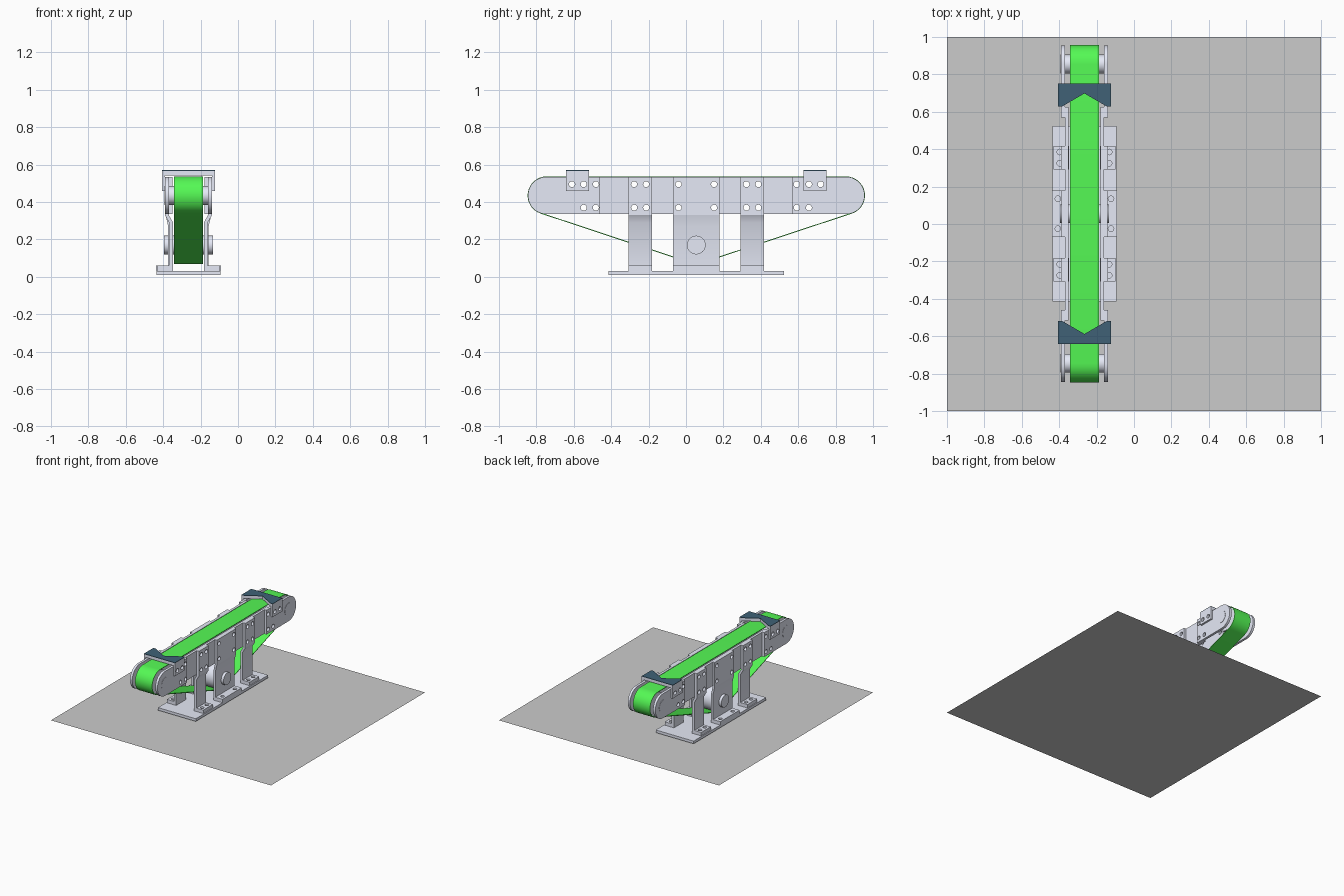
import bpy
from math import sin, cos, pi, atan2, radians
from mathutils import Matrix, Vector

if "Cube" in bpy.data.objects:
    bpy.data.objects.remove(bpy.data.objects["Cube"])

CX, CY = -0.265, 0.055          # conveyor centre on the floor sheet


def material(name, rgb):
    m = bpy.data.materials.new(name)
    m.diffuse_color = (*rgb, 1)
    m.use_nodes = True
    m.node_tree.nodes["Principled BSDF"].inputs["Base Color"].default_value = m.diffuse_color
    return m


METAL = material("painted_metal", (0.79, 0.82, 0.93))
GREEN = material("green_belt", (0.09, 0.95, 0.09))
NAVY = material("navy", (0.05, 0.12, 0.18))

# Profile plane to model space, by extrusion axis
AXES = {
    "x": Matrix(((0, 0, 1), (1, 0, 0), (0, 1, 0))),    # profile is (y, z)
    "y": Matrix(((1, 0, 0), (0, 0, -1), (0, 1, 0))),   # profile is (x, z)
    "z": Matrix.Identity(3),                           # profile is (x, y)
}


def plate(name, axis, outline, lo, hi, holes=(), mat=METAL):
    """Extrude a 2D outline with holes from lo to hi along an axis."""
    cu = bpy.data.curves.new(name, "CURVE")
    cu.dimensions, cu.fill_mode, cu.extrude = "2D", "BOTH", abs(hi - lo) / 2
    for loop in (outline, *holes):
        s = cu.splines.new("POLY")
        s.points.add(len(loop) - 1)
        for p, (u, v) in zip(s.points, loop):
            p.co = (u, v, 0, 1)
        s.use_cyclic_u = True
    tmp = bpy.data.objects.new(name + "_curve", cu)
    bpy.context.collection.objects.link(tmp)
    dg = bpy.context.evaluated_depsgraph_get()
    me = bpy.data.meshes.new_from_object(tmp.evaluated_get(dg))
    bpy.data.objects.remove(tmp)
    offset = Vector((CX, CY, 0))
    offset["xyz".index(axis)] += (lo + hi) / 2
    me.transform(Matrix.Translation(offset) @ AXES[axis].to_4x4())
    me.materials.clear()
    me.materials.append(mat)
    ob = bpy.data.objects.new(name, me)
    bpy.context.collection.objects.link(ob)
    return ob


def rect(u0, u1, v0, v1):
    return [(u0, v0), (u1, v0), (u1, v1), (u0, v1)]


def arc(u, v, r, a0, a1, n):
    return [(u + r * cos(a0 + (a1 - a0) * i / n), v + r * sin(a0 + (a1 - a0) * i / n))
            for i in range(n + 1)]


def circle(u, v, r, n=32):
    return arc(u, v, r, 0, 2 * pi, n)[:-1]


def hole(u, v):
    return circle(u, v, 0.016, 16)


END_Y, END_Z, DRIVE_Z = 0.80, 0.435, 0.17
HI, LO = 0.495, 0.37            # bolt rows


def belt_loop(r):
    """Loop around two end rollers and the lower drive roller."""
    t = atan2(END_Z - DRIVE_Z, END_Y)
    return (arc(END_Y, END_Z, r, t - pi / 2, pi / 2, 14)
            + arc(-END_Y, END_Z, r, pi / 2, 1.5 * pi - t, 14)
            + arc(0, DRIVE_Z, r, 1.5 * pi - t, 1.5 * pi + t, 6))


# Floor sheet
bpy.ops.mesh.primitive_plane_add(size=2)
bpy.context.object.name = "floor_sheet"

# Belt, rollers and axles
plate("belt", "x", belt_loop(0.102), -0.077, 0.077, [belt_loop(0.097)], GREEN)
for name, y, z, half in (("front_roller", -END_Y, END_Z, 0.127),
                         ("back_roller", END_Y, END_Z, 0.127),
                         ("drive_roller", 0, DRIVE_Z, 0.13)):
    plate(name, "x", circle(y, z, 0.095), -0.075, 0.075)
    plate(name + "_axle", "x", circle(y, z, 0.05), -half, half)

# Base plate
plate("base_plate", "z", rect(-0.172, 0.172, -0.47, 0.47), 0.01, 0.032)


def leg(name, s, y, half, out, inn, t, jog, foot, bolts, foot_bolts):
    """Bent sheet leg with bolted top and outward foot; s is the side."""
    tops = [hole(y + b, z) for b in (-bolts, bolts) for z in (HI, LO)]
    plate(name + "_top", "x", rect(y - half, y + half, 0.33, 0.533), s * (out - t), s * out, tops)
    prof = [(s * out, 0.33), (s * inn, jog), (s * inn, 0.03),
            (s * (inn - t), 0.03), (s * (inn - t), jog), (s * (out - t), 0.33)]
    plate(name + "_bend", "y", prof, y - half, y + half)
    fx, by = foot_bolts
    plate(name + "_foot", "z", rect(min(s * inn, s * foot), max(s * inn, s * foot), y - half, y + half),
          0.032, 0.06, [circle(s * fx, y + b, 0.015, 16) for b in (-by, by)])


for s, side in ((-1, "left"), (1, "right")):
    # Long side rail between the end plates
    rail_bolts = [(e * y, z) for e in (-1, 1) for y in (0.095, 0.268, 0.332, 0.537) for z in (HI, LO)]
    plate(side + "_rail", "x", rect(-0.57, 0.57, 0.337, 0.533), s * 0.085, s * 0.105,
          [hole(*b) for b in rail_bolts])

    # Legs
    leg(side + "_middle_leg", s, 0, 0.125, 0.122, 0.108, 0.018, 0.27, 0.173, 0.095, (0.142, 0.08))
    for e, end in ((-1, "front"), (1, "back")):
        leg(f"{side}_{end}_leg", s, e * 0.30, 0.0625, 0.126, 0.103, 0.021, 0.29, 0.165, 0.032, (0.132, 0.03))

        # Rounded end plate
        outline = [(e * u, v) for u, v in
                   [(0.515, 0.335)] + arc(END_Y, END_Z, 0.1, -pi / 2, pi / 2, 24) + [(0.515, 0.535)]]
        bolts = [(0.537, HI), (0.602, HI), (0.665, HI), (0.537, LO), (0.602, LO)]
        plate(f"{side}_{end}_end_plate", "x", outline, s * 0.105, s * 0.125,
              [hole(e * y, z) for y, z in bolts])

        # Guide side flap
        plate(f"{side}_{end}_guide_flap", "x", rect(min(e * 0.573, e * 0.697), max(e * 0.573, e * 0.697), 0.46, 0.566),
              s * 0.126, s * 0.141, [hole(e * 0.602, HI), hole(e * 0.665, HI)])

# Notched guide bridges over the belt
for e, end in ((-1, "front"), (1, "back")):
    notch = [(-0.141, 0.697), (-0.141, 0.573), (-0.12, 0.573), (0, 0.643),
             (0.12, 0.573), (0.141, 0.573), (0.141, 0.697)]
    notch = [(x, e * y) for x, y in notch]
    plate(end + "_guide_bridge", "z", notch, 0.543, 0.566)
    plate(end + "_guide_cover", "z", notch, 0.566, 0.57, mat=NAVY)

# Smooth round parts, crisp edges
for ob in bpy.context.scene.objects:
    ob.select_set(ob.type == "MESH" and ob.name not in ("belt", "floor_sheet"))
bpy.context.view_layer.objects.active = bpy.data.objects["base_plate"]
bpy.ops.object.shade_smooth_by_angle(angle=radians(30))
